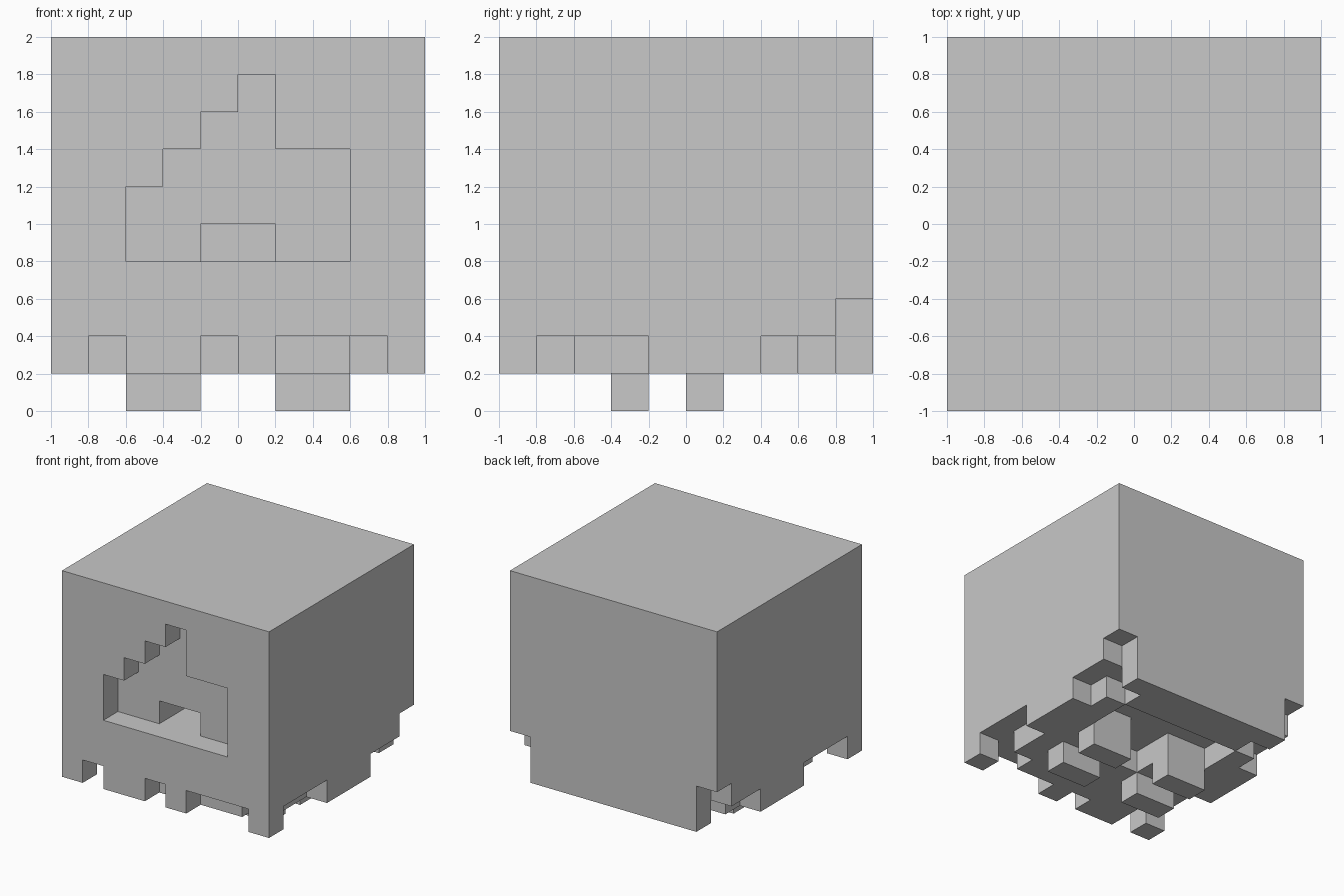
import bpy
import bmesh
from mathutils import Vector

U = 0.2  # size of one block

old = bpy.data.objects.get("Cube")
if old:
    bpy.data.objects.remove(old, do_unlink=True)

grey = bpy.data.materials.new("light grey")
grey.use_nodes = True
colour = (0.58, 0.58, 0.58, 1)
grey.diffuse_color = colour
grey.node_tree.nodes["Principled BSDF"].inputs["Base Color"].default_value = colour


def finish(name, bm):
    bmesh.ops.recalc_face_normals(bm, faces=bm.faces)
    mesh = bpy.data.meshes.new(name)
    bm.to_mesh(mesh)
    bm.free()
    mesh.materials.append(grey)
    obj = bpy.data.objects.new(name, mesh)
    bpy.context.scene.collection.objects.link(obj)
    return obj


def extrude(bm, faces, direction):
    new = bmesh.ops.extrude_face_region(bm, geom=faces, use_keep_orig=True)
    verts = [g for g in new["geom"] if isinstance(g, bmesh.types.BMVert)]
    bmesh.ops.translate(bm, verts=verts, vec=direction)


def prism(name, outline, direction):
    """Extrude a closed outline along a direction."""
    bm = bmesh.new()
    face = bm.faces.new([bm.verts.new(p) for p in outline])
    extrude(bm, [face], Vector(direction))
    return finish(name, bm)


def box(name, x0, x1, y0, y1, z0, z1):
    base = [(x0, y0, z0), (x1, y0, z0), (x1, y1, z0), (x0, y1, z0)]
    return prism(name, base, (0, 0, z1 - z0))


def plan_layer(name, rows, z0, z1):
    """Extrude a block plan; rows run back to front, columns along +x."""
    bm = bmesh.new()
    for r, row in enumerate(rows):
        for c, mark in enumerate(row):
            if mark == "#":
                x, y = -1 + c * U, 1 - r * U
                corners = [(x, y - U), (x + U, y - U), (x + U, y), (x, y)]
                bm.faces.new([bm.verts.new((px, py, z0)) for px, py in corners])
    bmesh.ops.remove_doubles(bm, verts=bm.verts, dist=0.01)
    extrude(bm, bm.faces[:], Vector((0, 0, z1 - z0)))
    return finish(name, bm)


# Main body
body = box("body", -1, 1, -1, 1, 0.4, 2)

# Cutters: stepped face recess, deep slot in its rear wall, back corner notches
face_outline = [(-.6, .8), (-.6, 1.2), (-.4, 1.2), (-.4, 1.4), (-.2, 1.4), (-.2, 1.6),
                (0, 1.6), (0, 1.8), (.2, 1.8), (.2, 1.4), (.6, 1.4), (.6, .8)]
cutters = [
    prism("recess_cutter", [(x, -1.1, z) for x, z in face_outline], (0, 0.3, 0)),
    box("slot_cutter", -0.2, 0.2, -0.9, -0.4, 0.8, 1),
    box("left_notch_cutter", 0.8, 1.1, 0.8, 1.1, 0.3, 0.6),
    box("right_notch_cutter", -1.1, -0.8, 0.8, 1.1, 0.3, 0.6),
]
for cutter in cutters:
    cutter.hide_render = True
    mod = body.modifiers.new(cutter.name, "BOOLEAN")
    mod.operation = "DIFFERENCE"
    mod.solver = "EXACT"
    mod.object = cutter

# Bake the cuts and discard the cutters
graph = bpy.context.evaluated_depsgraph_get()
carved = bpy.data.meshes.new_from_object(body.evaluated_get(graph))
body.modifiers.clear()
body.data = carved
for cutter in cutters:
    bpy.data.objects.remove(cutter, do_unlink=True)

# Ragged skirt under the body
plan_layer("skirt", [
    ".########.",
    "..######..",
    ".#......#.",
    "##......##",
    "####..####",
    "####..####",
    ".########.",
    ".########.",
    "..######..",
    "#.##.#...#",
], 0.2, 0.4)

# Back walls where the skirt bridges the corner notches are part of the body;
# two bars form each foot
for side, sx in (("left", 1), ("right", -1)):
    x0, x1 = sorted((sx * 0.2, sx * 0.6))
    for part, y in (("front", -0.4), ("back", 0.0)):
        box(f"{side}_{part}_foot", x0, x1, y, y + U, 0, 0.2)
